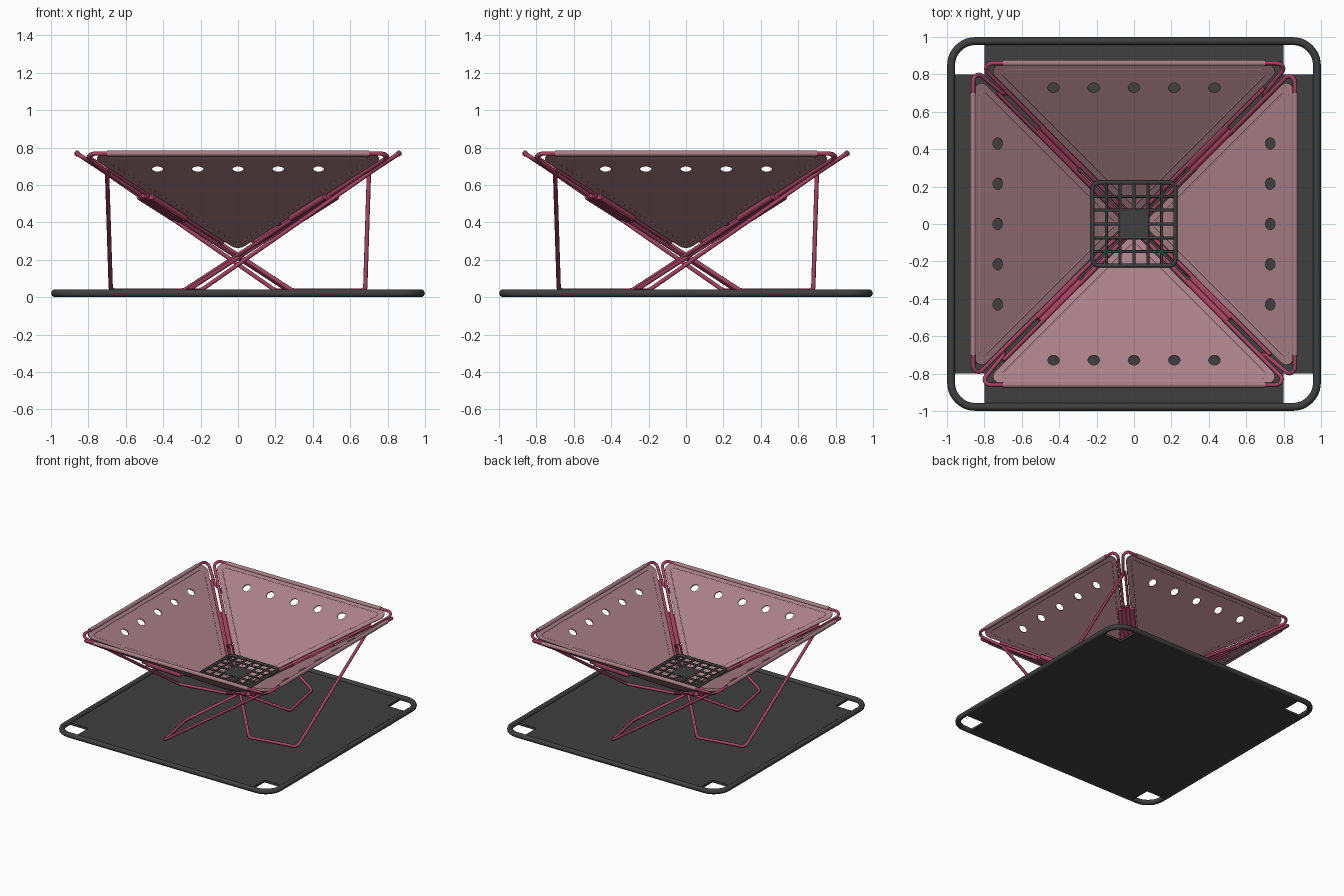
import bpy, math
from mathutils import Vector, Matrix

if "Cube" in bpy.data.objects:
    bpy.data.objects.remove(bpy.data.objects["Cube"])


def material(name, rgb):
    m = bpy.data.materials.new(name)
    m.diffuse_color = (*rgb, 1)
    m.use_nodes = True
    m.node_tree.nodes["Principled BSDF"].inputs["Base Color"].default_value = m.diffuse_color
    return m


PINK = material("pink_metal", (0.38, 0.055, 0.125))
SHEET = material("pale_panel", (0.40, 0.21, 0.25))
DARK = material("dark_grey", (0.05, 0.05, 0.05))


def fillet(points, radius, closed=True, steps=8):
    """Round the corners of a polyline with true arcs."""
    pts = [Vector(p) for p in points]
    n, out = len(pts), []
    for i, p in enumerate(pts):
        if not closed and i in (0, n - 1):
            out.append(p)
            continue
        a, b = (pts[i - 1] - p).normalized(), (pts[(i + 1) % n] - p).normalized()
        half = a.angle(b) / 2
        c = p + (a + b).normalized() * radius / math.sin(half)
        d = radius / math.tan(half)
        v0, v1 = (p + a * d - c).normalized(), (p + b * d - c).normalized()
        out += [c + v0.slerp(v1, k / steps) * radius for k in range(steps + 1)]
    return out


def curve_mesh(name, loops, mat, closed=True, bevel=0, extrude=0):
    """Tube (bevel) or filled flat plate (extrude) turned into a mesh."""
    cu = bpy.data.curves.new(name, 'CURVE')
    cu.dimensions = '2D' if extrude else '3D'
    cu.fill_mode = 'BOTH' if extrude else 'FULL'
    cu.bevel_depth, cu.extrude = bevel, extrude
    cu.bevel_resolution = 3
    cu.use_fill_caps = True
    for loop in loops:
        s = cu.splines.new('POLY')
        s.points.add(len(loop) - 1)
        for q, p in zip(s.points, loop):
            q.co = (p[0], p[1], p[2], 1)
        s.use_cyclic_u = closed
    ob = bpy.data.objects.new(name + "_curve", cu)
    bpy.context.collection.objects.link(ob)
    bpy.context.view_layer.update()
    me = bpy.data.meshes.new_from_object(
        ob.evaluated_get(bpy.context.evaluated_depsgraph_get()))
    bpy.data.objects.remove(ob)
    me.materials.clear()
    me.materials.append(mat)
    return me


def place(name, me, matrix=Matrix(), count=1):
    """Add the mesh once, or repeated around the vertical axis."""
    for k in range(count):
        ob = bpy.data.objects.new(name if count == 1 else f"{name}_{k + 1}", me)
        bpy.context.collection.objects.link(ob)
        ob.matrix_world = Matrix.Rotation(k * math.pi / 2, 4, 'Z') @ matrix


def square(h, z):
    return [(-h, -h, z), (h, -h, z), (h, h, z), (-h, h, z)]


# Ground sheet: tube frame with a cross-shaped cloth
place("base_frame", curve_mesh("base_frame", [fillet(square(0.978, 0.021), 0.13, steps=12)],
                               DARK, bevel=0.021))
cross, c, e = [], 0.8, 0.98
for k in range(4):
    r = Matrix.Rotation(k * math.pi / 2, 3, 'Z')
    cross += [r @ Vector(p) for p in ((c, -c, 0), (e, -c, 0), (e, c, 0))]
place("base_sheet", curve_mesh("base_sheet", [cross], DARK, extrude=0.009),
      Matrix.Translation((0, 0, 0.013)))

# Slope of the four bowl sides
RISE, Z0 = 0.635, 0.222
TILT = math.atan(RISE)
PLANE = Matrix.Translation((0, 0, Z0)) @ Matrix.Rotation(TILT, 4, 'X')


def on_plane(x, y):
    return (x, y, Z0 + RISE * y)


# Bent wire: rim, down one diagonal, along the ground and up the other side
wire = [on_plane(-0.83, 0.86), (0.29, -0.27, 0.036), (0.68, -0.20, 0.036),
        (0.70, 0.705, 0.665), on_plane(0.83, 0.86)]
place("wire_leg", curve_mesh("wire_leg", [fillet(wire, 0.035)], PINK, bevel=0.0115), count=4)

# Triangular panel with a row of round vents
S = 1 / math.cos(TILT)


def triangle(top, gap):
    return [(top - gap, top * S, 0), (-(top - gap), top * S, 0), (0, gap * S, 0)]


outline = fillet(triangle(0.855, 0.05), 0.045)
vents = [[(0.215 * i + 0.031 * math.cos(a * math.pi / 12),
           0.73 * S + 0.031 * math.sin(a * math.pi / 12), 0) for a in range(24)]
         for i in range(-2, 3)]
place("panel", curve_mesh("panel", [outline] + vents, SHEET, extrude=0.004), PLANE, 4)

# Pressed ridge and rolled rim of each panel
place("panel_ridge", curve_mesh("panel_ridge", [fillet(triangle(0.825, 0.10), 0.02)],
                                SHEET, bevel=0.0055), PLANE, 4)
place("rim_sleeve", curve_mesh("rim_sleeve", [[on_plane(-0.70, 0.86), on_plane(0.70, 0.86)]],
                               SHEET, closed=False, bevel=0.016), count=4)

# Hinge rods and barrels on the diagonals
place("hinge_rod", curve_mesh("hinge_rod", [[on_plane(0.08, 0.11), on_plane(0.70, 0.73)]],
                              PINK, closed=False, bevel=0.010), count=4)
along = Vector((1, 1, RISE)).normalized()
across = Vector((1, -1, 0)).normalized()
mid = Vector((0.405, 0.405, Z0 + RISE * 0.405))
bars = []
for i, half in zip((-1.5, -0.5, 0.5, 1.5), (0.14, 0.165, 0.165, 0.14)):
    o = mid + across * 0.03 * i
    bars.append([o - along * half, o + along * half])
place("hinge_barrels", curve_mesh("hinge_barrels", bars, PINK, closed=False, bevel=0.017), count=4)

# Fire grate: frame, crossing bars and solid middle
GZ, H = 0.39, 0.222
place("grate_frame", curve_mesh("grate_frame", [fillet(square(H, GZ), 0.035)], DARK, bevel=0.011))
grid = []
for i in range(-2, 3):
    t = i * 0.074
    grid += [[(t, -H, GZ), (t, H, GZ)], [(-H, t, GZ), (H, t, GZ)]]
place("grate_bars", curve_mesh("grate_bars", grid, DARK, closed=False, bevel=0.008))
place("grate_plate", curve_mesh("grate_plate", [square(0.076, 0)], DARK, extrude=0.007),
      Matrix.Translation((0, 0, GZ)))

# Smooth the tubes, keep sheet edges crisp
bpy.ops.object.select_all(action='SELECT')
bpy.context.view_layer.objects.active = bpy.context.selected_objects[0]
bpy.ops.object.shade_smooth_by_angle(angle=math.radians(50))
